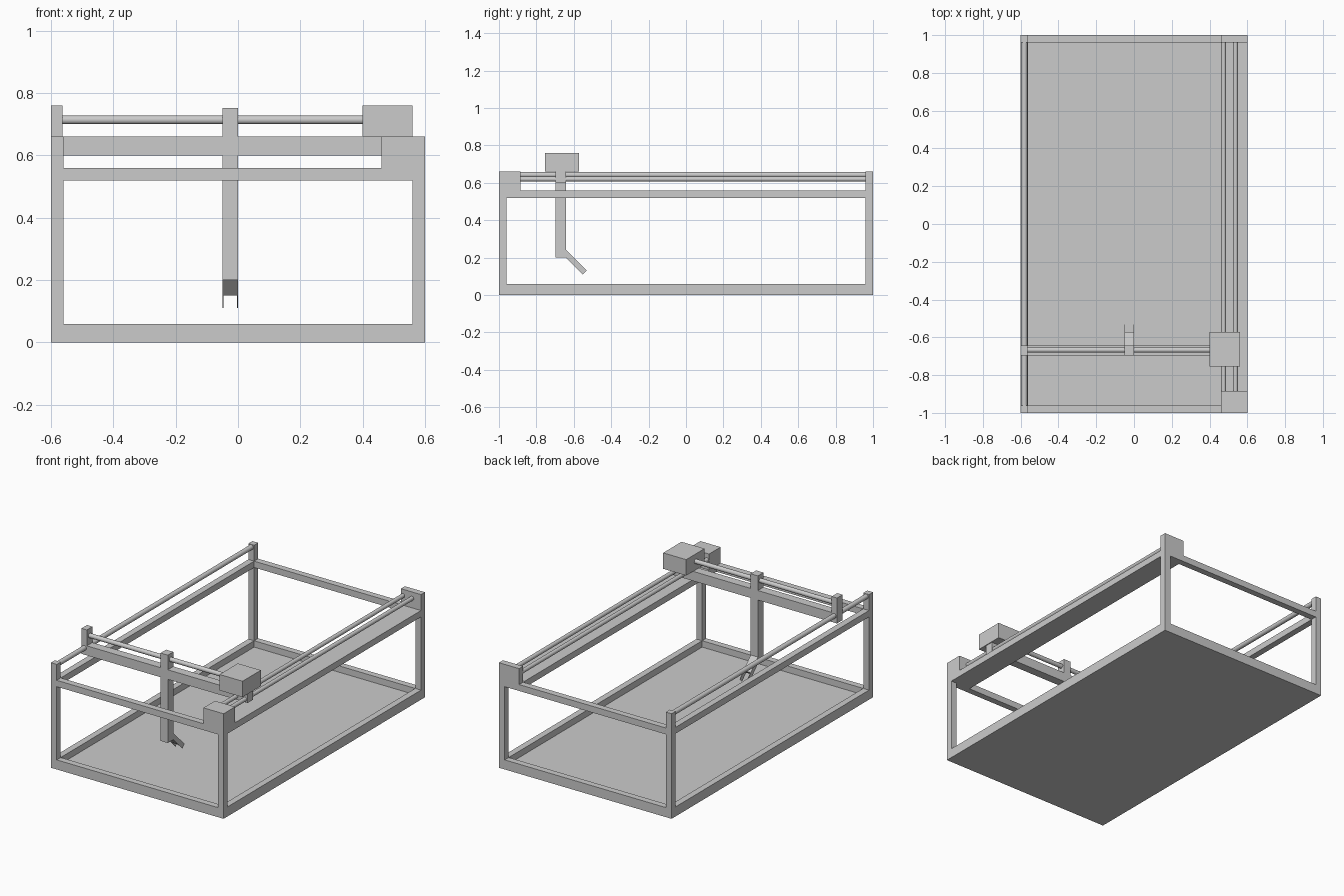
import bpy, bmesh
from mathutils import Matrix, Vector

cube = bpy.data.objects.get("Cube")
if cube:
    bpy.data.objects.remove(cube, do_unlink=True)

grey = bpy.data.materials.new("light_grey")
grey.use_nodes = True
colour = (0.6, 0.6, 0.6, 1)
grey.diffuse_color = colour
grey.node_tree.nodes["Principled BSDF"].inputs["Base Color"].default_value = colour


def finish(name, bm):
    bmesh.ops.recalc_face_normals(bm, faces=bm.faces)
    mesh = bpy.data.meshes.new(name)
    bm.to_mesh(mesh)
    bm.free()
    mesh.materials.append(grey)
    obj = bpy.data.objects.new(name, mesh)
    bpy.context.collection.objects.link(obj)
    return obj


def box(name, x, y, z):
    """Box from (min, max) ranges on each axis."""
    bm = bmesh.new()
    lo, hi = Vector((x[0], y[0], z[0])), Vector((x[1], y[1], z[1]))
    bmesh.ops.create_cube(bm, size=1, matrix=Matrix.Translation((lo + hi) / 2)
                          @ Matrix.Diagonal((hi - lo).to_4d()))
    return finish(name, bm)


def rod(name, start, end, radius):
    start, end = Vector(start), Vector(end)
    axis = end - start
    bm = bmesh.new()
    turn = axis.to_track_quat('Z', 'Y').to_matrix().to_4x4()
    bmesh.ops.create_cone(bm, cap_ends=True, segments=32, radius1=radius,
                          radius2=radius, depth=axis.length,
                          matrix=Matrix.Translation((start + end) / 2) @ turn)
    obj = finish(name, bm)
    for p in obj.data.polygons:
        p.use_smooth = len(p.vertices) == 4
    return obj


def side_plate(name, outline, x):
    """Extrude a (y, z) outline across an x range."""
    bm = bmesh.new()
    face = bm.faces.new([bm.verts.new((x[0], y, z)) for y, z in outline])
    new = bmesh.ops.extrude_face_region(bm, geom=[face])["geom"]
    bmesh.ops.translate(bm, vec=(x[1] - x[0], 0, 0),
                        verts=[v for v in new if isinstance(v, bmesh.types.BMVert)])
    return finish(name, bm)


W, L, T = 0.6, 1.0, 0.04          # half width, half length, frame bar
RIM, RAIL, TOP = 0.06, (0.52, 0.56), 0.66
SHELF = 0.46                      # inner edge of the wide left shelf
right_bar, left_bar = (-W, -W + T), (W - T, W)
front_bar, back_bar = (-L, -L + T), (L - T, L)
inner_y = (-L + T, L - T)

# Floor tray and its raised rim
box("floor", (-W, W), (-L, L), (0, 0.02))
for name, y in (("front", front_bar), ("back", back_bar)):
    box(name + "_rim", (-W, W), y, (0.02, RIM))
    box(name + "_rail", (-W + T, SHELF), y, RAIL)
    box(name + "_right_post", right_bar, y, (RIM, TOP))
    box(name + "_left_post", left_bar, y, (RIM, RAIL[0]))
box("right_rim", right_bar, inner_y, (0.02, RIM))
box("left_rim", left_bar, inner_y, (0.02, RIM))

# Upper side rails, drive block and rod bracket
box("right_rail", right_bar, inner_y, RAIL)
box("left_shelf", (SHELF, W), (-L, L), RAIL)
box("drive_block", (SHELF, W), (-L, -0.885), (RAIL[1], TOP))
box("rod_bracket", (SHELF, W), back_bar, (RAIL[1], TOP))

# Lengthwise guide rods
rod("right_guide_rod", (-0.58, -L + T, 0.643), (-0.58, L - T, 0.643), 0.015)
for name, x in (("inner", 0.474), ("outer", 0.537)):
    rod(name + "_guide_rod", (x, -0.885, 0.62), (x, L - T, 0.62), 0.013)

# Travelling gantry
gantry_y = (-0.697, -0.642)
box("gantry_beam", (-W, 0.555), gantry_y, (0.6, TOP))
box("gantry_end_post", (-W, -W + 0.037), gantry_y, (TOP, 0.76))
box("gantry_motor", (0.4, 0.56), (-0.755, -0.573), (TOP, 0.76))
rod("gantry_rod", (-0.565, -0.667, 0.714), (0.4, -0.667, 0.714), 0.014)

# Hanging arm with an angled forked gripper
arm_x = (-0.05, 0.0)
box("arm_upper", arm_x, gantry_y, (TOP, 0.752))
box("arm_lower", arm_x, gantry_y, (0.2, 0.6))


def slope(start, end, thick=0.021):
    """Slanted strip falling at 45 degrees behind the arm."""
    y, z = gantry_y[1], 0.2
    a, b = (y + start, z - start), (y + end, z - end)
    return [a, b, (b[0] + thick, b[1] + thick), (a[0] + thick, a[1] + thick)]


neck = slope(0, 0.05)
neck[3] = (gantry_y[1], 0.242)
side_plate("gripper_body", neck, arm_x)
for name, x in (("right", (-0.05, -0.047)), ("left", (-0.003, 0.0))):
    side_plate(name + "_gripper_prong", slope(0.05, 0.09), x)
